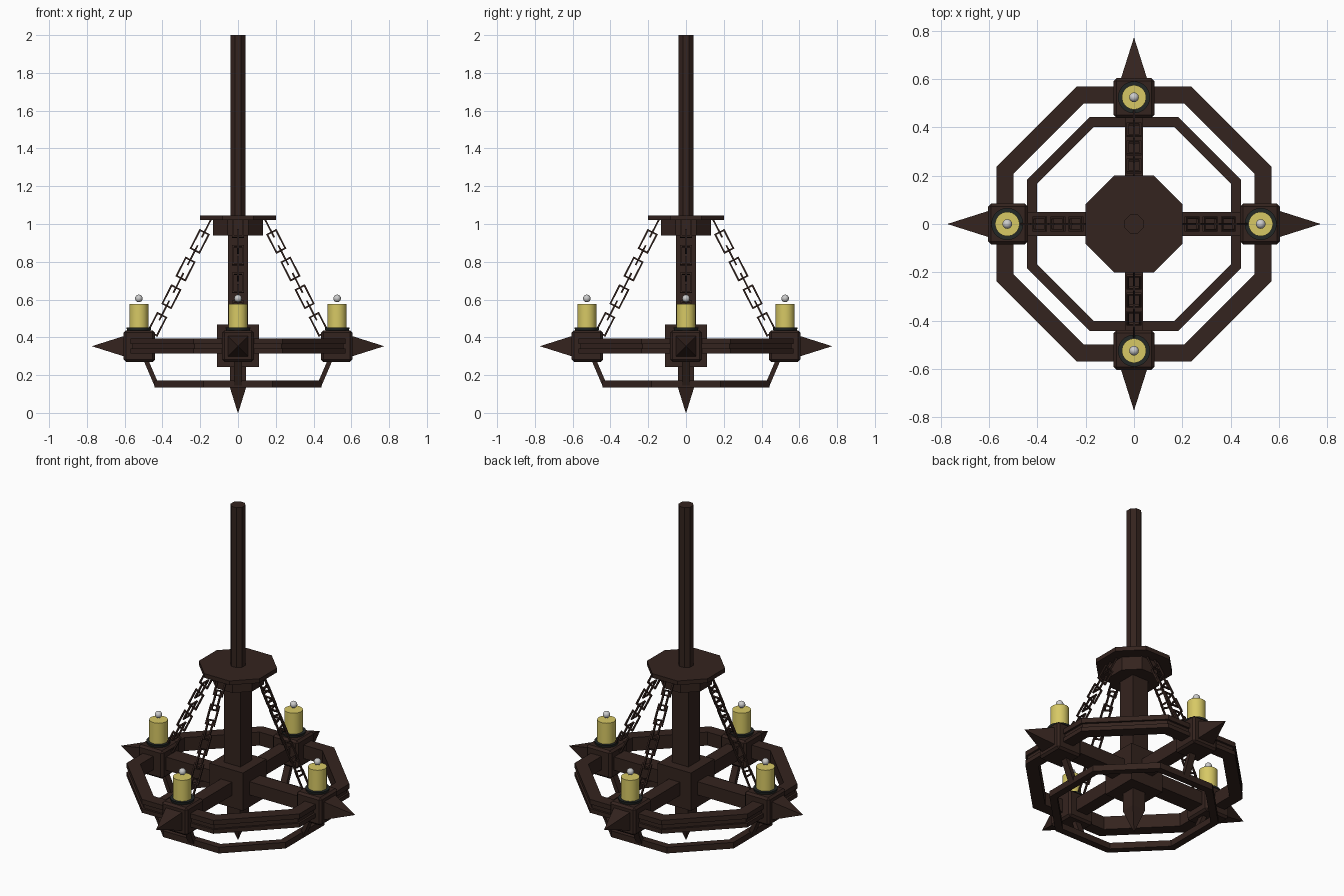
import bpy, bmesh, math
from mathutils import Matrix, Vector

if "Cube" in bpy.data.objects:
    bpy.data.objects.remove(bpy.data.objects["Cube"])


def material(name, rgb):
    m = bpy.data.materials.new(name)
    m.diffuse_color = (*rgb, 1)
    m.use_nodes = True
    m.node_tree.nodes["Principled BSDF"].inputs["Base Color"].default_value = m.diffuse_color
    return m


WOOD = material("dark_brown", (0.034, 0.017, 0.013))
DISH = material("dark_metal", (0.016, 0.02, 0.019))
WAX = material("yellow_wax", (0.68, 0.58, 0.13))
C8 = math.cos(math.pi / 8)


def finish(name, bm, mat, matrix=Matrix(), smooth=False):
    bmesh.ops.recalc_face_normals(bm, faces=bm.faces)
    me = bpy.data.meshes.new(name)
    bm.to_mesh(me)
    bm.free()
    me.transform(matrix)
    if mat:
        me.materials.append(mat)
    ob = bpy.data.objects.new(name, me)
    bpy.context.collection.objects.link(ob)
    if smooth:
        bpy.context.view_layer.objects.active = ob
        bpy.ops.object.select_all(action='DESELECT')
        ob.select_set(True)
        bpy.ops.object.shade_smooth_by_angle(angle=math.radians(40))
    return ob


def box(name, lo, hi, mat=WOOD, matrix=Matrix(), bevel=0):
    bm = bmesh.new()
    bmesh.ops.create_cube(bm, size=1)
    lo, hi = Vector(lo), Vector(hi)
    for v in bm.verts:
        v.co = (lo + hi) / 2 + v.co * (hi - lo)
    if bevel:
        bmesh.ops.bevel(bm, geom=bm.edges[:], offset=bevel, segments=1, affect='EDGES')
    return finish(name, bm, mat, matrix)


def prism(name, n, r1, r2, z1, z2, mat=WOOD, matrix=Matrix(), smooth=False):
    """Prism or spike with flat sides facing the axes; r is the flat radius."""
    k = math.cos(math.pi / n)
    bm = bmesh.new()
    bmesh.ops.create_cone(bm, cap_ends=True, segments=n, radius1=r1 / k, radius2=r2 / k,
                          depth=z2 - z1,
                          matrix=Matrix.Translation((0, 0, (z1 + z2) / 2)) @ Matrix.Rotation(math.pi / n, 4, 'Z'))
    bmesh.ops.remove_doubles(bm, verts=bm.verts, dist=1e-5)
    return finish(name, bm, mat, matrix, smooth)


def frame(name, n, corner, profile, matrix=Matrix()):
    """Sweep a closed (offset, z) profile around an n-cornered outline."""
    bm = bmesh.new()
    loops = [[bm.verts.new((*corner(i, d), z)) for d, z in profile] for i in range(n)]
    m = len(profile)
    for i in range(n):
        a, b = loops[i], loops[(i + 1) % n]
        for j in range(m):
            k = (j + 1) % m
            bm.faces.new((a[j], a[k], b[k], b[j]))
    return finish(name, bm, WOOD, matrix)


def octagon(i, r):
    a = math.pi / 8 + i * math.pi / 4
    return r / C8 * math.cos(a), r / C8 * math.sin(a)


def link_outline(i, d):
    sx, sy = ((1, 1), (-1, 1), (-1, -1), (1, -1))[i]
    return sx * (0.026 + d), sy * (0.054 + d)


# Central stem
prism("hanging_rod", 8, 0.039, 0.039, 1.04, 2.0)
prism("top_plate", 8, 0.2, 0.2, 1.02, 1.045)
prism("top_collar", 8, 0.132, 0.132, 0.94, 1.02)
box("centre_post", (-0.054, -0.054, 0.45), (0.054, 0.054, 0.95))
box("hub_block", (-0.11, -0.11, 0.242), (0.11, 0.11, 0.468))
box("lower_post", (-0.043, -0.043, 0.135), (0.043, 0.043, 0.25))
prism("bottom_spike", 4, 0.001, 0.043, 0.0, 0.135)

# Octagonal rings: the outer one has a groove round its rim
frame("outer_ring", 8, octagon,
      [(0.5, 0.315), (0.57, 0.315), (0.57, 0.34), (0.558, 0.34),
       (0.558, 0.366), (0.57, 0.366), (0.57, 0.395), (0.5, 0.395)])
frame("lower_ring", 8, octagon,
      [(0.402, 0.135), (0.443, 0.135), (0.443, 0.172), (0.402, 0.172)])

T = 0.0045
for q, side in enumerate(("right", "back", "left", "front")):
    R = Matrix.Rotation(q * math.pi / 2, 4, 'Z')
    w = 0.05 if q % 2 == 0 else 0.037
    # Arm, candle block and outward spike
    box(side + "_arm", (0.1, -w, 0.315), (0.45, w, 0.394), matrix=R)
    box(side + "_block", (0.44, -0.084, 0.27), (0.605, 0.084, 0.437), matrix=R, bevel=0.012)
    prism(side + "_spike", 4, 0.055, 0.0005, 0.6, 0.772,
          matrix=R @ Matrix.Translation((0, 0, 0.353)) @ Matrix.Rotation(math.pi / 2, 4, 'Y'))
    # Strut down to the lower ring
    top, bot = Vector((0.49, 0, 0.285)), Vector((0.432, 0, 0.15))
    rot = (top - bot).to_track_quat('Z', 'Y').to_matrix().to_4x4()
    h = (top - bot).length / 2
    box(side + "_strut", (-0.02, -0.012, -h), (0.02, 0.012, h),
        matrix=R @ Matrix.Translation((top + bot) / 2) @ rot)
    # Candle on its dish, with a bead above
    C = R @ Matrix.Translation((0.525, 0, 0))
    prism(side + "_candle_dish", 24, 0.062, 0.066, 0.435, 0.452, DISH, C, True)
    prism(side + "_candle", 24, 0.05, 0.05, 0.45, 0.577, WAX, C, True)
    bm = bmesh.new()
    bmesh.ops.create_uvsphere(bm, u_segments=16, v_segments=10, radius=0.02)
    finish(side + "_bead", bm, None, C @ Matrix.Translation((0, 0, 0.606)), True)
    # Chain of alternating rectangular links
    a, b = Vector((0.14, 0, 1.03)), Vector((0.453, 0, 0.42))
    d = (b - a).normalized()
    step = ((b - a).length - 0.11) / 7
    for i in range(8):
        pos = a + d * (0.055 + step * i)
        wide = Vector((0, 1, 0)) if i % 2 == 0 else d.cross(Vector((0, 1, 0)))
        M = Matrix((wide, d, wide.cross(d))).transposed().to_4x4()
        frame(f"{side}_chain_link_{i + 1}", 4, link_outline,
              [(-T, -T), (T, -T), (T, T), (-T, T)], R @ Matrix.Translation(pos) @ M)
